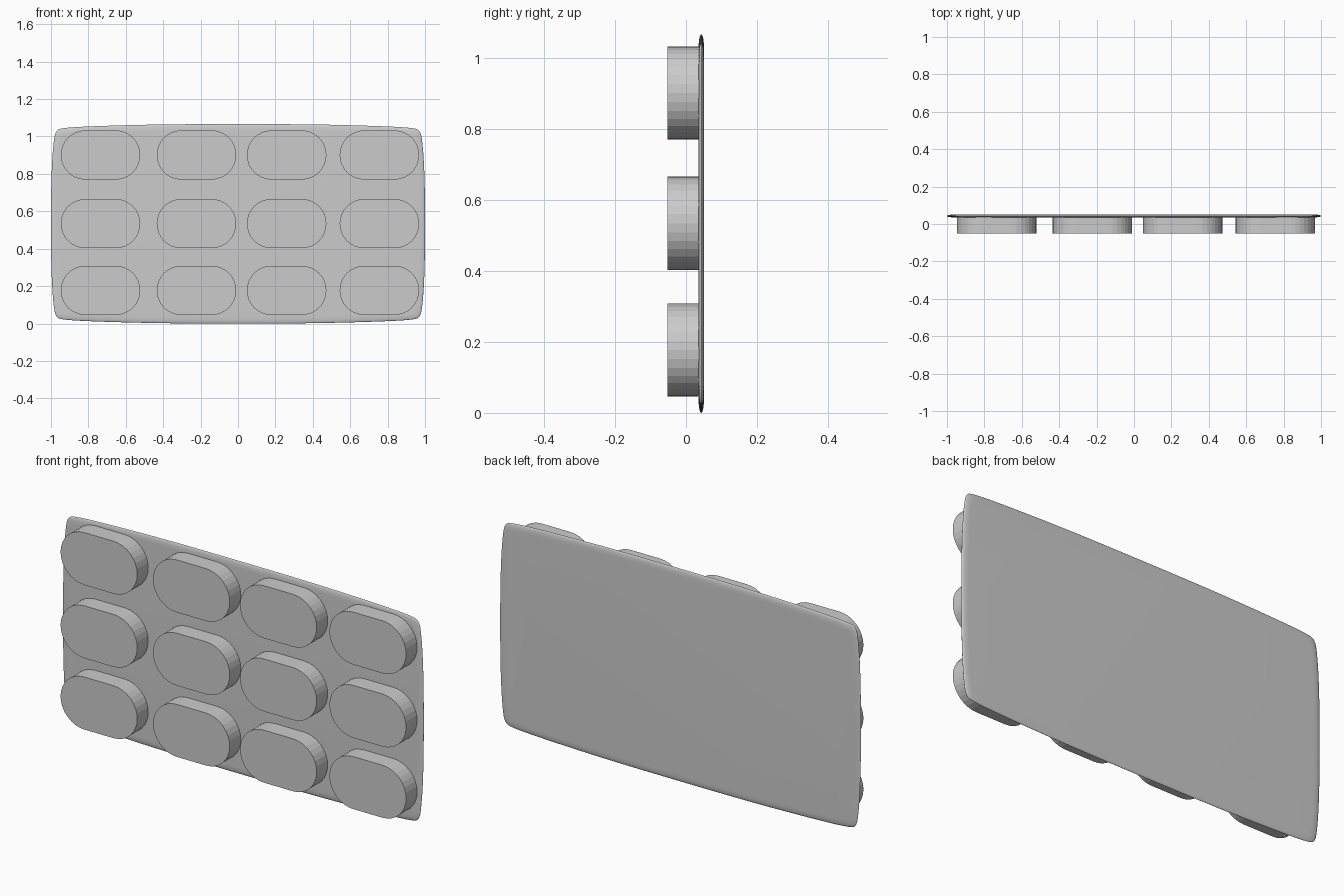
import bpy, bmesh, math

cube = bpy.data.objects.get("Cube")
if cube:
    bpy.data.objects.remove(cube, do_unlink=True)

GREY = (0.6, 0.6, 0.6, 1)
grey = bpy.data.materials.new("light grey")
grey.use_nodes = True
grey.diffuse_color = GREY
grey.node_tree.nodes["Principled BSDF"].inputs["Base Color"].default_value = GREY

MID_Z, MID_Y, HALF_X, HALF_Z = 0.533, 0.043, 1.0, 0.533


def loft(name, rings, location):
    """Skin a stack of equal closed rings and cap both ends."""
    bm = bmesh.new()
    loops = [[bm.verts.new(p) for p in ring] for ring in rings]
    count = len(loops[0])
    for a, b in zip(loops, loops[1:]):
        for i in range(count):
            j = (i + 1) % count
            bm.faces.new((a[i], a[j], b[j], b[i]))
    bm.faces.new(loops[0])
    bm.faces.new(loops[-1])
    bmesh.ops.recalc_face_normals(bm, faces=bm.faces)
    mesh = bpy.data.meshes.new(name)
    bm.to_mesh(mesh)
    bm.free()
    mesh.materials.append(grey)
    obj = bpy.data.objects.new(name, mesh)
    obj.location = location
    bpy.context.collection.objects.link(obj)
    return obj


def soften(points):
    """Round a closed outline by cutting its corners."""
    result = []
    for (x, z), (u, w) in zip(points, points[1:] + points[:1]):
        result += [(x * .75 + u * .25, z * .75 + w * .25),
                   (x * .25 + u * .75, z * .25 + w * .75)]
    return result


# Backing panel: bulged rectangle with a thin elliptical rim
quarter = [(1, 0.13), (0.996, 0.3), (0.987, 0.43), (0.975, 0.5),
           (0.93, 0.514), (0.75, 0.523), (0.45, 0.531), (0.2, 0.533)]
half = quarter + [(-x, z) for x, z in reversed(quarter)]
outline = half + [(-x, -z) for x, z in half]
for _ in range(2):
    outline = soften(outline)

rings = []
for step in range(-6, 7):
    angle = step / 6 * math.pi / 2
    inset = 0.035 * (1 - math.cos(angle))
    rings.append([(x * (1 - inset / HALF_X), 0.0075 * math.sin(angle),
                   z * (1 - inset / HALF_Z)) for x, z in outline])
panel = loft("backing_panel", rings, (0, MID_Y, MID_Z))
bpy.ops.object.select_all(action='DESELECT')
panel.select_set(True)
bpy.context.view_layer.objects.active = panel
bpy.ops.object.shade_smooth_by_angle(angle=math.radians(40))

# Raised pads: faceted stadium blocks in a grid of three rows
RADIUS, STRAIGHT, SIDES = 0.1315, 0.081, 16
stadium = []
for side in (1, -1):
    for i in range(SIDES + 1):
        a = -math.pi / 2 + math.pi * i / SIDES
        stadium.append((side * (STRAIGHT + RADIUS * math.cos(a)),
                        side * RADIUS * math.sin(a)))
pad_rings = [[(x, y, z) for x, z in stadium] for y in (-0.052, 0.04)]
for row, z in zip(("lower", "middle", "upper"), (0.177, 0.534, 0.901)):
    for number, x in enumerate((-0.735, -0.222, 0.26, 0.756), 1):
        loft(f"{row}_pad_{number}", pad_rings, (x, 0, z))
